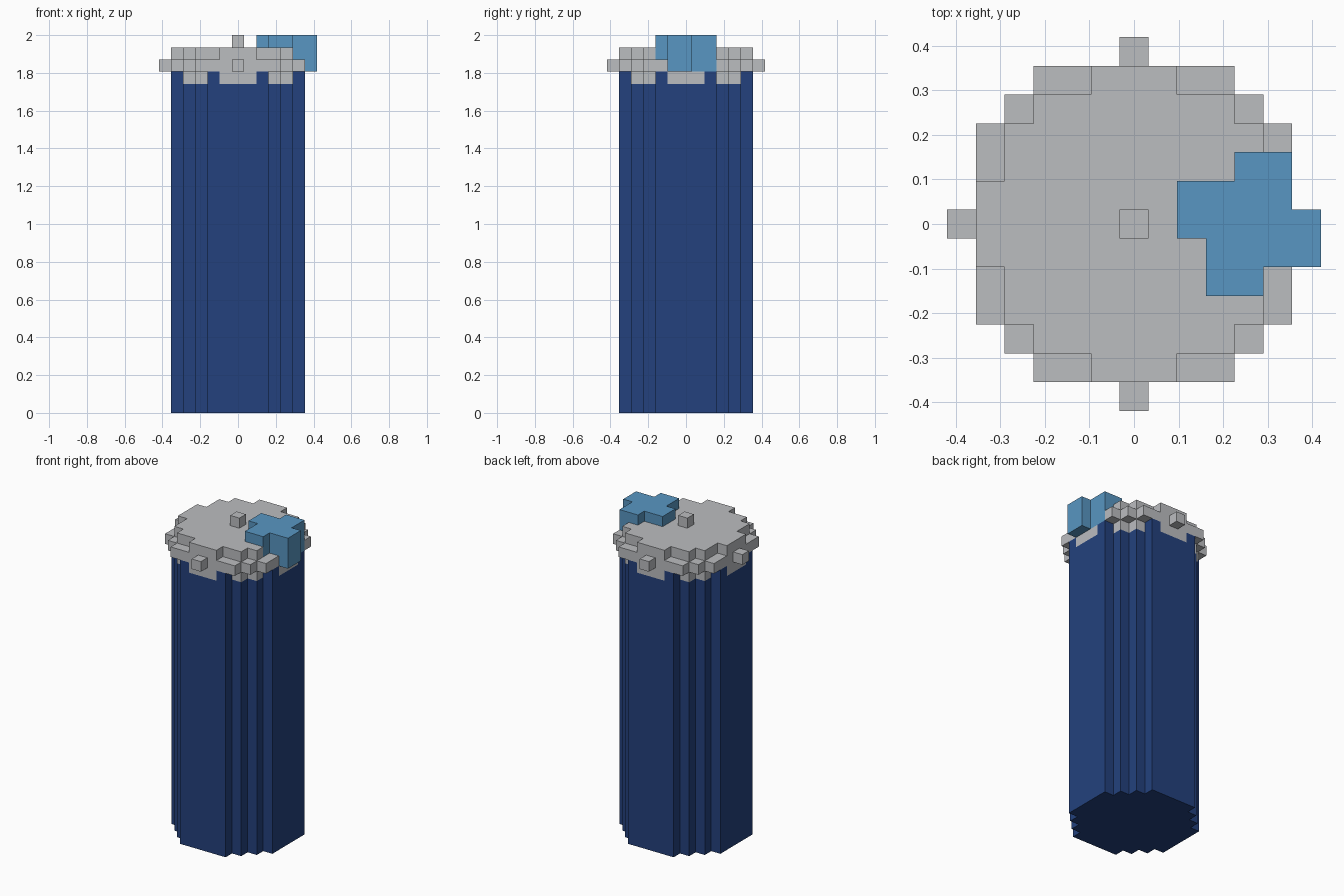
import bpy, bmesh, math
from mathutils import Vector

cube = bpy.data.objects.get("Cube")
if cube:
    bpy.data.objects.remove(cube, do_unlink=True)

U = 2 / 31  # edge length of one block


def material(name, rgb):
    m = bpy.data.materials.new(name)
    m.use_nodes = True
    col = (*rgb, 1)
    m.diffuse_color = col
    bsdf = next(n for n in m.node_tree.nodes if n.type == 'BSDF_PRINCIPLED')
    bsdf.inputs["Base Color"].default_value = col
    return m


navy = material("navy_blue", (0.017, 0.053, 0.205))
grey = material("light_grey", (0.50, 0.51, 0.53))
sky = material("sky_blue", (0.098, 0.305, 0.54))


def disc(widths):
    """Stepped disc: widths[|j|] is the largest |i| in row j."""
    return {(i, j) for j in range(-5, 6)
            for i in range(-widths[abs(j)], widths[abs(j)] + 1)}


def stack(cells, levels):
    return {(i, j, k) for i, j in cells for k in levels}


def build(name, blocks, mat):
    """Skin a set of grid blocks and merge the flat areas."""
    bm = bmesh.new()
    for b in blocks:
        for axis in range(3):
            for s in (-1, 1):
                nb = list(b)
                nb[axis] += s
                if tuple(nb) in blocks:
                    continue
                n, u, v = Vector(), Vector(), Vector()
                n[axis], u[(axis + 1) % 3], v[(axis + 2) % 3] = s / 2, s / 2, 0.5
                c = Vector(b) + Vector((0, 0, 0.5)) + n
                bm.faces.new([bm.verts.new((c + p) * U)
                              for p in (-u - v, u - v, u + v, v - u)])
    bmesh.ops.remove_doubles(bm, verts=bm.verts, dist=U * 0.01)
    bmesh.ops.dissolve_limit(bm, angle_limit=math.radians(1),
                             verts=bm.verts, edges=bm.edges)
    me = bpy.data.meshes.new(name)
    bm.to_mesh(me)
    bm.free()
    me.materials.append(mat)
    ob = bpy.data.objects.new(name, me)
    bpy.context.collection.objects.link(ob)
    return ob


# Sky blue patch: steps down over the +x rim
patch_rows = {2: (4, 5), 1: (2, 5), 0: (2, 6), -1: (3, 6), -2: (3, 4)}
patch_plan = {(i, j) for j, (a, b) in patch_rows.items() for i in range(a, b + 1)}
patch = {(i, j, k) for k, inner in ((30, 2), (29, 4), (28, 5))
         for i, j in patch_plan if i >= inner}

# Drips hanging from the cap, flush with the column wall
drip_plan = {(i, s * 5) for i in (-1, 0, 1) for s in (-1, 1)}
drip_plan |= {(sx * 3, sy * 4) for sx in (-1, 1) for sy in (-1, 1)}
drip_plan |= {(j, i) for i, j in drip_plan}
drips = stack(drip_plan, [27])

# Column, wide rim layer and narrower top layer
column = stack(disc([5, 5, 5, 4, 3, 2]), range(28)) - drips
cap = stack(disc([5, 5, 5, 5, 4, 3]), [28]) | stack(disc([5, 5, 4, 4, 3, 1]), [29])

build("column", column, navy)
build("cap", cap - patch, grey)
build("cap_drips", drips, grey)
build("patch", patch, sky)

# Single blocks on the top and around the rim
for name, pos in (("top_knob", (0, 0, 30)), ("front_stud", (0, -6, 28)),
                  ("back_stud", (0, 6, 28)), ("right_stud", (-6, 0, 28))):
    build(name, {pos}, grey)
